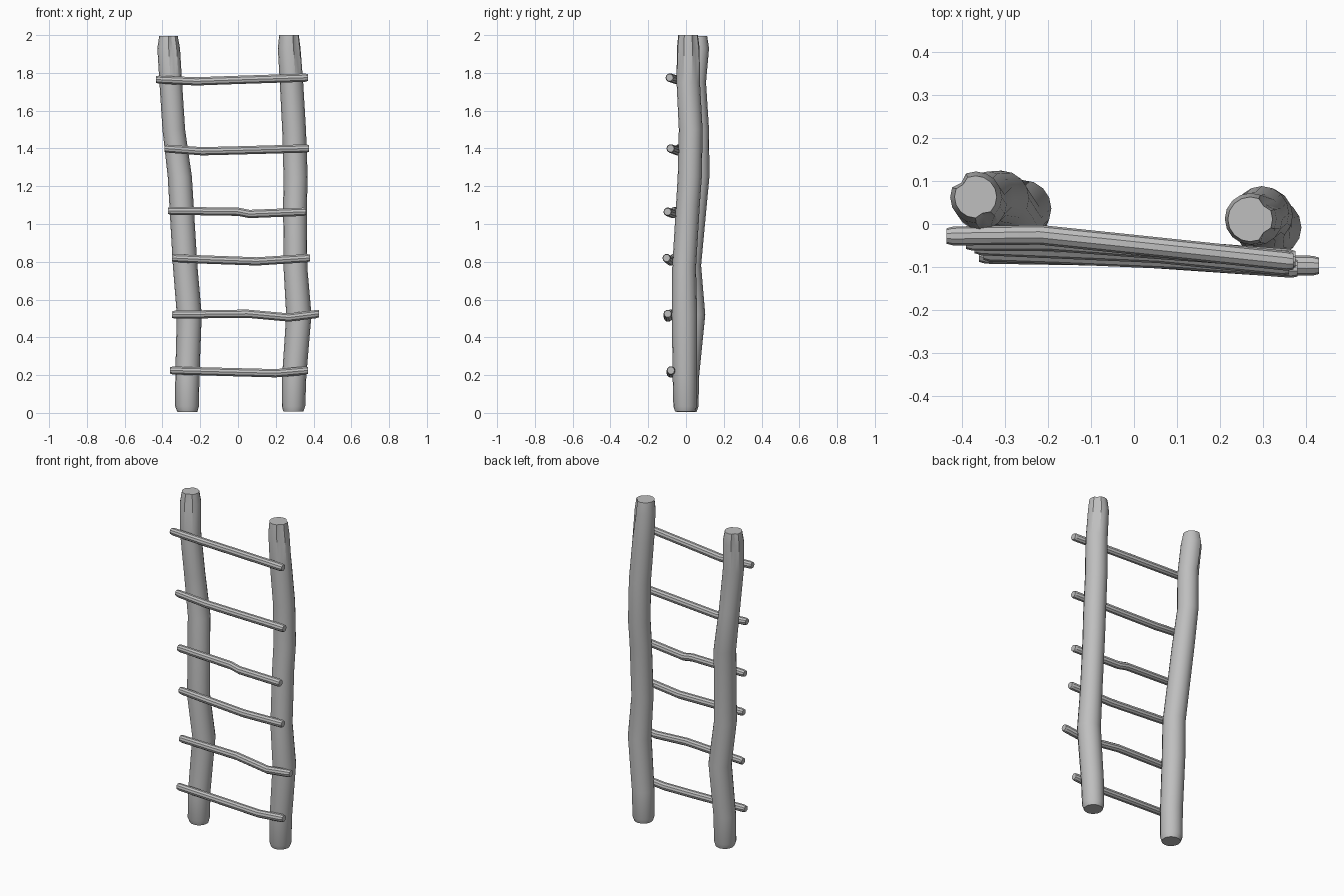
import bpy, math
from mathutils import Vector

wood = bpy.data.materials.new("plain grey")
wood.diffuse_color = (0.52, 0.52, 0.52, 1)


def sweep(name, rings, sides, u, v, cracks=()):
    """Tube through (centre, radius, crack depth) rings, lying in the u/v plane."""
    verts, faces = [], []
    for c, r, depth in rings:
        for i in range(sides):
            a = 2 * math.pi * i / sides
            rr = r - (depth if i in cracks else 0)
            verts.append(Vector(c) + rr * (math.cos(a) * u + math.sin(a) * v))
    n = len(rings)
    for k in range(n - 1):
        for i in range(sides):
            j = (i + 1) % sides
            faces.append((k * sides + i, k * sides + j,
                          (k + 1) * sides + j, (k + 1) * sides + i))
    faces.append(tuple(reversed(range(sides))))
    faces.append(tuple(range((n - 1) * sides, n * sides)))
    me = bpy.data.meshes.new(name)
    me.from_pydata(verts, [], faces)
    me.materials.append(wood)
    ob = bpy.data.objects.new(name, me)
    bpy.context.collection.objects.link(ob)
    bpy.context.view_layer.objects.active = ob
    ob.select_set(True)
    bpy.ops.object.shade_smooth_by_angle(angle=math.radians(30))
    ob.select_set(False)
    return ob


X, Y, Z = Vector((1, 0, 0)), Vector((0, 1, 0)), Vector((0, 0, 1))

# Crooked upright poles: (x, y, z, radius, crack depth)
left = [(-.268, .003, .005, .053, 0), (-.27, .003, .035, .063, 0),
        (-.268, .006, .2, .064, 0), (-.258, .036, .52, .066, 0),
        (-.28, .015, .78, .065, 0), (-.308, .06, 1.25, .064, 0),
        (-.34, .062, 1.5, .060, 0), (-.356, .046, 1.75, .060, 0),
        (-.367, .062, 1.93, .060, .012), (-.368, .063, 1.995, .049, .008)]
right = [(.293, -.005, .008, .053, 0), (.294, -.005, .035, .062, 0),
         (.298, -.007, .2, .064, 0), (.322, -.008, .52, .067, 0),
         (.304, -.01, .77, .063, 0), (.302, .01, 1.1, .063, 0),
         (.305, .02, 1.25, .064, 0), (.297, .025, 1.5, .063, 0),
         (.283, .012, 1.75, .062, 0), (.271, .012, 1.93, .060, .012),
         (.27, .011, 2.0, .052, .008)]
for name, pts, cracks in (("left_pole", left, (6, 13)), ("right_pole", right, (2, 14))):
    sweep(name, [((x, y, z), r, d) for x, y, z, r, d in pts], 16, X, Y, cracks)

# Bent rungs lashed across the front: four (x, y, z) points each
rungs = [
    [(-.36, -.07, .225), (0, -.075, .215), (.2, -.08, .21), (.37, -.08, .225)],
    [(-.35, -.06, .52), (.05, -.08, .525), (.27, -.095, .505), (.43, -.097, .525)],
    [(-.35, -.065, .82), (-.18, -.07, .812), (.1, -.082, .802), (.38, -.103, .82)],
    [(-.37, -.05, 1.07), (0, -.065, 1.065), (.06, -.068, 1.053), (.36, -.098, 1.065)],
    [(-.39, -.04, 1.40), (-.19, -.04, 1.385), (.01, -.055, 1.39), (.375, -.082, 1.40)],
    [(-.435, -.028, 1.765), (-.22, -.025, 1.755), (0, -.048, 1.763), (.37, -.087, 1.775)],
]
for n, pts in enumerate(rungs):
    p = [Vector(q) for q in pts]
    a = p[0] + (p[1] - p[0]).normalized() * .015
    b = p[3] + (p[2] - p[3]).normalized() * .015
    rings = [(p[0], .018, 0), (a, .022, 0), (p[1], .023, 0),
             (p[2], .023, 0), (b, .023, 0), (p[3], .019, 0)]
    sweep(f"rung_{n + 1}", rings, 10, Y, Z)
